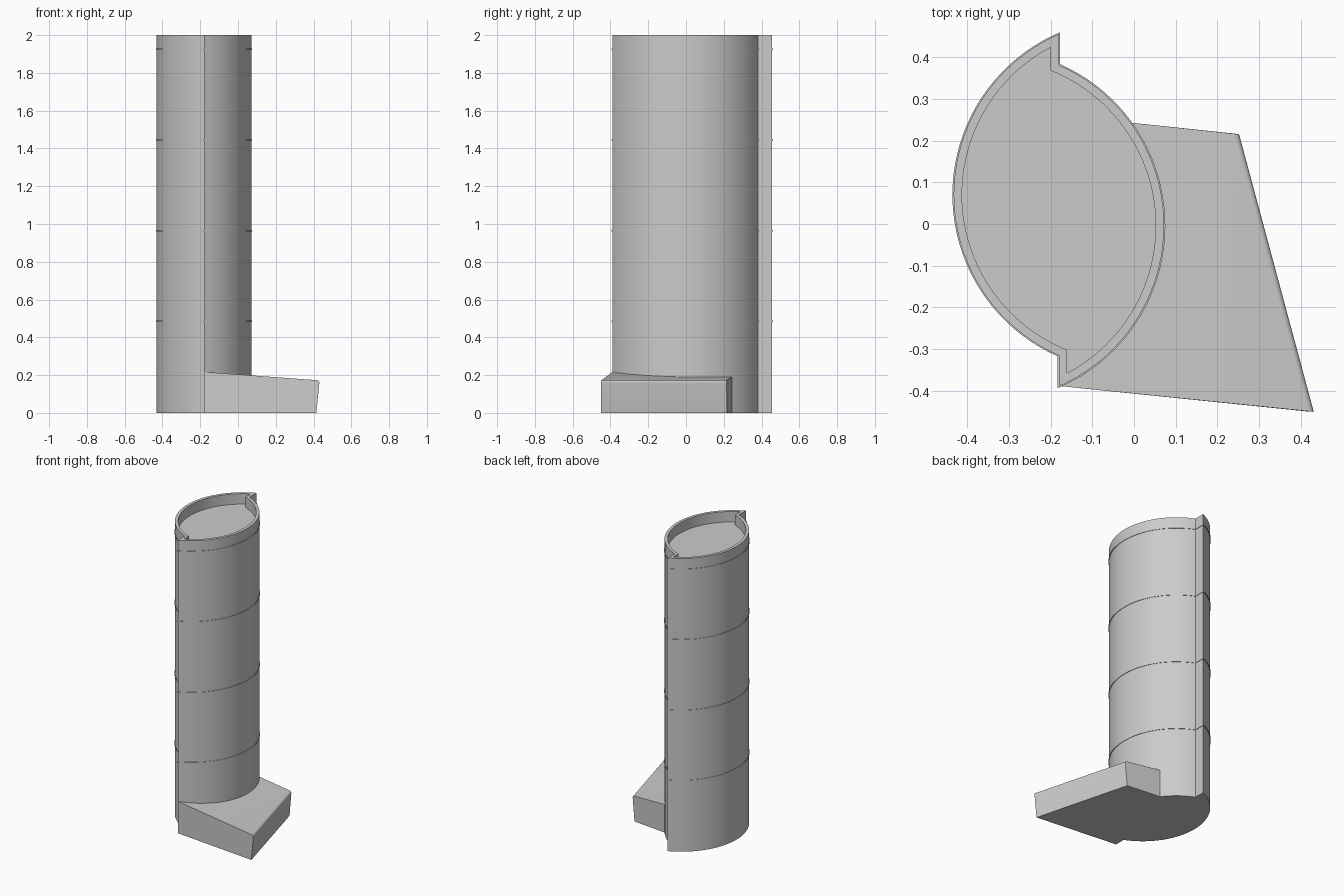
import bpy, bmesh
from math import sqrt, atan2, cos, sin, pi, radians

if "Cube" in bpy.data.objects:
    bpy.data.objects.remove(bpy.data.objects["Cube"])

R, CX, CY = 0.42, -0.18, 0.033      # arc radius, pivot of the two-fold symmetric plan
OX, OY = 0.168, 0.037               # arc centre offset from the pivot
SEG = 40


def plan(d):
    """Two sliding arcs, offset inwards by d; second half is the first turned 180 degrees."""
    r = R - d
    a0 = atan2(sqrt(r * r - (OX + d) ** 2), -OX - d)   # upper end at x = -d
    a1 = -atan2(sqrt(r * r - (OX - d) ** 2), -OX + d) + 2 * pi  # lower end, mirrored side
    # lower end sits at x = -d + 2d so both steps keep an even wall thickness
    a1 = 2 * pi - atan2(sqrt(r * r - (OX - d) ** 2), d - OX)
    half = []
    for i in range(SEG + 1):
        a = a0 + (a1 - a0) * i / SEG
        half.append((OX + r * cos(a), OY + r * sin(a)))
    pts = half + [(-x, -y) for x, y in half]
    return [(CX + x, CY + y) for x, y in pts]


def make(name, bm, smooth=True):
    bmesh.ops.recalc_face_normals(bm, faces=bm.faces)
    me = bpy.data.meshes.new(name)
    bm.to_mesh(me)
    bm.free()
    ob = bpy.data.objects.new(name, me)
    bpy.context.collection.objects.link(ob)
    if smooth:
        bpy.ops.object.select_all(action='DESELECT')
        ob.select_set(True)
        bpy.context.view_layer.objects.active = ob
        bpy.ops.object.shade_smooth_by_angle(angle=radians(30))
    return ob


def ring(bm, pts, z):
    return [bm.verts.new((x, y, z)) for x, y in pts]


def bridge(bm, a, b):
    n = len(a)
    for i in range(n):
        j = (i + 1) % n
        bm.faces.new((a[i], a[j], b[j], b[i]))


def slab(name, pts, z0, z1):
    bm = bmesh.new()
    lo, hi = ring(bm, pts, z0), ring(bm, pts, z1)
    bridge(bm, lo, hi)
    bm.faces.new(lo)
    bm.faces.new(hi)
    return make(name, bm)


# Tower wall: hollow shell forming the rim at the top
bm = bmesh.new()
outer, inner = plan(0), plan(0.02)
loops = [ring(bm, outer, 0), ring(bm, outer, 2), ring(bm, inner, 2), ring(bm, inner, 0)]
for k in range(4):
    bridge(bm, loops[k], loops[(k + 1) % 4])
make("tower_wall", bm)

# Base plate and floor plates whose edges show as thin bands
slab("base_plate", plan(0.01), 0, 0.01)
for k in range(1, 5):
    slab(f"floor_plate_{k}", plan(-0.003), 0.48 * k + 0.001, 0.48 * k + 0.009 - 0.002 * (k == 2))

# Podium: wedge with sloping roof and an outward-leaning, rounded front edge
bm = bmesh.new()
foot = [(-0.18, -0.388), (0.415, -0.449), (0.237, 0.217), (-0.01, 0.243)]
roof = [(-0.18, -0.388, 0.217), (0.432, -0.45, 0.172), (0.253, 0.215, 0.172), (-0.01, 0.243, 0.191)]
lo = ring(bm, foot, 0)
hi = [bm.verts.new(p) for p in roof]
bridge(bm, lo, hi)
bm.faces.new(lo)
bm.faces.new(hi)
edge = bm.edges.get((hi[1], hi[2]))
bmesh.ops.bevel(bm, geom=[edge], offset=0.014, segments=5, profile=0.5, affect='EDGES')
make("podium", bm)
